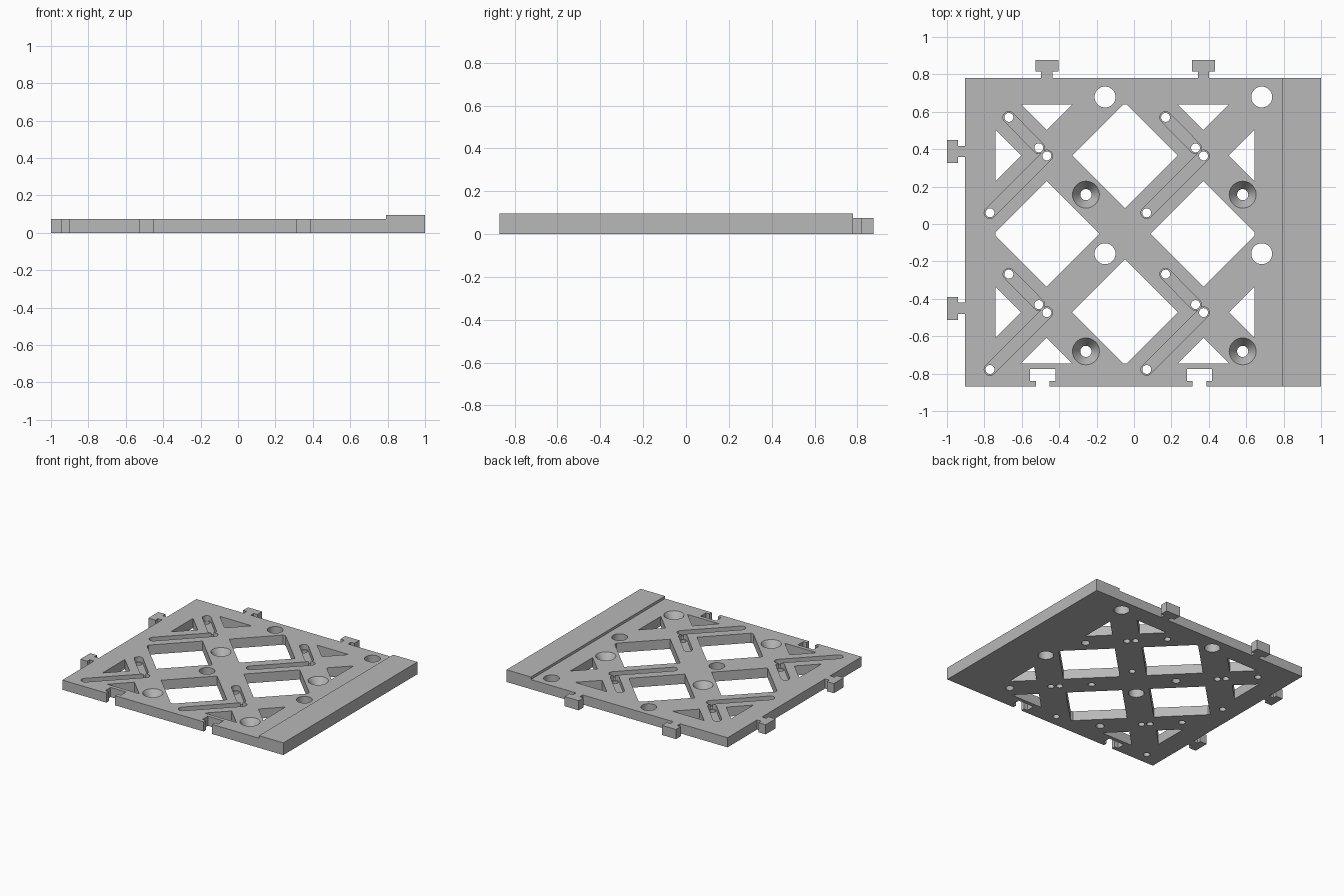
import bpy, bmesh
from math import cos, sin, pi, atan2
from mathutils import Vector

cube = bpy.data.objects.get("Cube")
if cube:
    bpy.data.objects.remove(cube, do_unlink=True)

THICK, RAIL_TOP = 0.075, 0.095
PITCH = 0.838                      # spacing of the repeated cell
CX, CY = -0.048, -0.053            # centre of the lattice
WINDOW = 0.692                     # half size of the lattice area
DIAMOND = 0.283                    # half diagonal of a lattice opening

grey = bpy.data.materials.new("plain grey")
grey.use_nodes = True
colour = (0.48, 0.48, 0.48, 1)
grey.diffuse_color = colour
grey.node_tree.nodes["Principled BSDF"].inputs["Base Color"].default_value = colour


def prisms(name, rings):
    """Object of closed solids, each lofted through (outline, z) rings."""
    bm = bmesh.new()
    for solid in rings:
        loops = [[bm.verts.new((x, y, z)) for x, y in outline] for outline, z in solid]
        n = len(loops[0])
        for low, high in zip(loops, loops[1:]):
            for i in range(n):
                j = (i + 1) % n
                bm.faces.new((low[i], low[j], high[j], high[i]))
        bm.faces.new(loops[0][::-1])
        bm.faces.new(loops[-1])
    bmesh.ops.recalc_face_normals(bm, faces=bm.faces)
    mesh = bpy.data.meshes.new(name)
    bm.to_mesh(mesh)
    bm.free()
    mesh.materials.append(grey)
    obj = bpy.data.objects.new(name, mesh)
    bpy.context.collection.objects.link(obj)
    return obj


def straight(outlines, z0, z1):
    return [[(o, z0), (o, z1)] for o in outlines]


def circle(x, y, r, n=32):
    return [(x + r * cos(2 * pi * i / n), y + r * sin(2 * pi * i / n)) for i in range(n)]


def slot(a, b, r, n=12):
    """Outline with two round ends."""
    t = atan2(b[1] - a[1], b[0] - a[0])
    return [(p[0] + r * cos(t + s + pi * i / n), p[1] + r * sin(t + s + pi * i / n))
            for p, s in ((b, -pi / 2), (a, pi / 2)) for i in range(n + 1)]


def tee(x, y, along, out, neck, head, d1, d2):
    """T-shaped run of outline points centred on an edge point."""
    steps = ((-neck, 0), (-neck, d1), (-head, d1), (-head, d2),
             (head, d2), (head, d1), (neck, d1), (neck, 0))
    c, a, o = Vector((x, y)), Vector(along), Vector(out)
    return [tuple(c + a * s + o * d) for s, d in steps]


def four(x, y):
    """The point repeated in each of the four cells."""
    return [(x + PITCH * i, y - PITCH * j) for i in (0, 1) for j in (0, 1)]


# Plate outline: tabs on the back and the right side, sockets in the front
LEFT, RIGHT, FRONT, BACK = -0.904, 0.79, -0.87, 0.78
TAB = (0.03, 0.061, 0.036, 0.096)
outline = [(RIGHT, BACK)]
for x in (0.372, 0.372 - PITCH):
    outline += tee(x, BACK, (-1, 0), (0, 1), *TAB)
outline.append((LEFT, BACK))
for y in (0.387, 0.387 - PITCH):
    outline += tee(LEFT, y, (0, -1), (-1, 0), *TAB)
outline.append((LEFT, FRONT))
for x in (0.35 - PITCH, 0.35):
    outline += tee(x, FRONT, (1, 0), (0, 1), 0.037, 0.067, 0.03, 0.095)
outline.append((RIGHT, FRONT))
plate = prisms("plate", straight([outline], 0, THICK))

# Raised rail along the left side
rail_outline = [(RIGHT, FRONT), (1, FRONT), (1, BACK), (RIGHT, BACK)]
prisms("raised_rail", straight([rail_outline], 0, RAIL_TOP))


# Lattice openings: a checkerboard of diamonds clipped to a square
def clipped_diamond(i, j):
    h = PITCH / 2
    pts = [(i * h + DIAMOND * a, j * h + DIAMOND * b) for a, b in ((1, 0), (0, 1), (-1, 0), (0, -1))]
    for axis in (0, 1):
        for sign in (1, -1):
            kept = []
            for p, q in zip(pts, pts[1:] + pts[:1]):
                dp, dq = WINDOW - sign * p[axis], WINDOW - sign * q[axis]
                if dp >= 0:
                    kept.append(p)
                if dp * dq < 0:
                    kept.append(tuple(Vector(p).lerp(Vector(q), dp / (dp - dq))))
            pts = kept
    return [(x + CX, y + CY) for x, y in pts]


openings = [clipped_diamond(i, j) for i in range(-2, 3) for j in range(-2, 3) if (i + j) % 2]

# Grooves with a through hole at each end
long_ends = list(zip(four(-0.77, 0.06), four(-0.466, 0.364)))
short_ends = list(zip(four(-0.669, 0.57), four(-0.509, 0.407)))
pin_holes = [circle(*p, 0.024, 24) for pair in long_ends + short_ends for p in pair]
round_holes = [circle(*p, 0.056) for p in four(-0.155, 0.679)]

# Countersunk holes
slope = (0.072 - 0.03) / (THICK - 0.012)
sinks = [[(circle(*p, 0.03), -0.05), (circle(*p, 0.03), 0.012),
          (circle(*p, 0.072 + slope * 0.02), THICK + 0.02)] for p in four(-0.257, 0.157)]

FLOOR = 0.035
cutters = [
    prisms("opening_cutter", straight(openings, -0.05, 0.15)),
    prisms("long_groove_cutter", straight([slot(a, b, 0.031) for a, b in long_ends], FLOOR, 0.15)),
    prisms("short_groove_cutter", straight([slot(a, b, 0.031) for a, b in short_ends], FLOOR, 0.15)),
    prisms("hole_cutter", straight(pin_holes + round_holes, -0.05, 0.15)),
    prisms("countersink_cutter", sinks),
]

bpy.context.view_layer.objects.active = plate
for cutter in cutters:
    cutter.hide_render = True
    mod = plate.modifiers.new(cutter.name, 'BOOLEAN')
    mod.operation = 'DIFFERENCE'
    mod.solver = 'EXACT'
    mod.object = cutter
    bpy.ops.object.modifier_apply(modifier=mod.name)
for cutter in cutters:
    bpy.data.objects.remove(cutter, do_unlink=True)

# Smooth the round walls, keep the corners sharp
bpy.ops.object.select_all(action='DESELECT')
plate.select_set(True)
bpy.ops.object.shade_smooth_by_angle()
